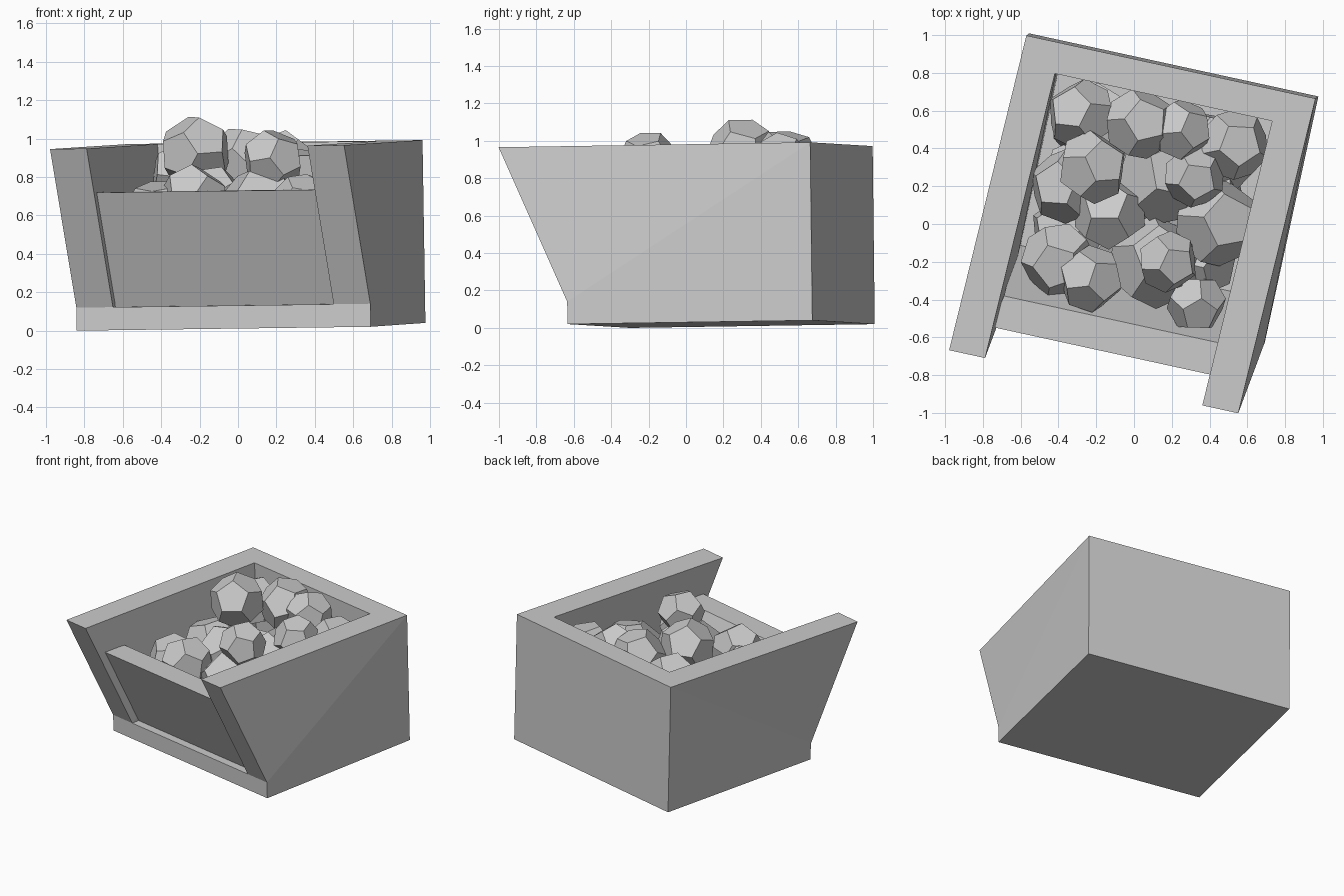
import bpy, bmesh, random
from mathutils import Vector, Matrix, Euler

if "Cube" in bpy.data.objects:
    bpy.data.objects.remove(bpy.data.objects["Cube"])

random.seed(4)

# Slightly turned and tilted frame of the bin, origin at its lower front-left corner
ax = Vector((0.977, -0.213, 0.013)).normalized()
ay = Vector((0.211, 0.977, 0.015))
az = ax.cross(ay).normalized()
ay = az.cross(ax)
FRAME = Matrix((ax, ay, az)).transposed().to_4x4()
FRAME.translation = (-0.84, -0.30, 0.0)

W, D, H = 1.567, 1.34, 0.952      # bin width, depth, height
BASE, WALL, BACK = 0.12, 0.195, 0.165
FLARE, SKEW = 0.375, 0.045        # forward lean and sideways lean of the front


def finish(name, bm, matrix):
    bmesh.ops.recalc_face_normals(bm, faces=bm.faces)
    mesh = bpy.data.meshes.new(name)
    bm.to_mesh(mesh)
    bm.free()
    obj = bpy.data.objects.new(name, mesh)
    obj.matrix_world = matrix
    bpy.context.collection.objects.link(obj)
    return obj


def block(name, x0, x1, z0, z1, low, high, lean=0.0, fold=False):
    """Six-sided block; low/high are (front, back) y limits, lean shifts the top front edge."""
    bm = bmesh.new()
    v = [bm.verts.new(p) for p in (
        (x0, low[0], z0), (x1, low[0], z0), (x1, low[1], z0), (x0, low[1], z0),
        (x0 - lean, high[0], z1), (x1 - lean, high[0], z1), (x1, high[1], z1), (x0, high[1], z1))]
    faces = [(3, 2, 1, 0), (4, 5, 6, 7), (0, 1, 5, 4), (2, 3, 7, 6)]
    if fold:   # the bent sides crease from lower front to upper back
        faces += [(0, 4, 7), (0, 7, 3), (1, 6, 5), (1, 2, 6)]
    else:
        faces += [(0, 4, 7, 3), (1, 2, 6, 5)]
    for f in faces:
        bm.faces.new([v[i] for i in f])
    return finish(name, bm, FRAME)


# Bin: base, flared side walls, back wall, low front panel
block("base", 0, W, 0, BASE, (0, D), (0, D))
for name, x in (("left_wall", 0), ("right_wall", W - WALL)):
    block(name, x, x + WALL, BASE, H, (0, D), (-FLARE, D), SKEW, True)
block("back_wall", WALL - 0.01, W - WALL + 0.01, BASE, H, (D - BACK, D), (D - BACK, D))
block("front_panel", WALL - 0.02, W - WALL + 0.02, BASE, 0.72,
      (0.06, 0.235), (-0.21, -0.036), 0.033)


def rock(name, x, y, z, r):
    """Twelve-sided stone: hull of the face centres of an icosahedron."""
    ico = bmesh.new()
    bmesh.ops.create_icosphere(ico, subdivisions=1, radius=1)
    pts = [f.calc_center_median().normalized() * r for f in ico.faces]
    ico.free()
    bm = bmesh.new()
    for p in pts:
        bm.verts.new(p)
    bmesh.ops.convex_hull(bm, input=bm.verts)
    bmesh.ops.dissolve_limit(bm, angle_limit=0.05, verts=bm.verts, edges=bm.edges)
    turn = Euler([random.uniform(0, 6.28) for _ in range(3)]).to_matrix().to_4x4()
    return finish(name, bm, Matrix.Translation((x, y, z)) @ turn)


# Visible stones: x, y, z, radius
STONES = [
    (-0.22, 0.30, 0.93, 0.195), (0.18, -0.20, 0.89, 0.165),
    (0.03, 0.53, 0.88, 0.19), (0.25, 0.50, 0.88, 0.165),
    (0.32, 0.25, 0.80, 0.165), (0.53, 0.42, 0.76, 0.19),
    (-0.28, 0.58, 0.80, 0.19), (0.43, 0.01, 0.58, 0.24),
    (0.11, -0.20, 0.60, 0.25), (-0.40, -0.19, 0.60, 0.20),
    (-0.23, -0.29, 0.69, 0.18), (0.33, -0.42, 0.66, 0.16),
    (-0.13, 0.06, 0.66, 0.20), (-0.36, 0.20, 0.60, 0.20),
    (0.15, 0.24, 0.58, 0.25),
]
for i, s in enumerate(STONES):
    rock(f"stone_{i + 1}", *s)

# Lower layer of stones under the visible ones
for i in range(3):
    for j in range(3):
        p = FRAME @ Vector((0.45 + 0.33 * i, 0.36 + 0.29 * j, 0.37))
        rock(f"lower_stone_{i * 3 + j + 1}", p.x, p.y, p.z, 0.23)
